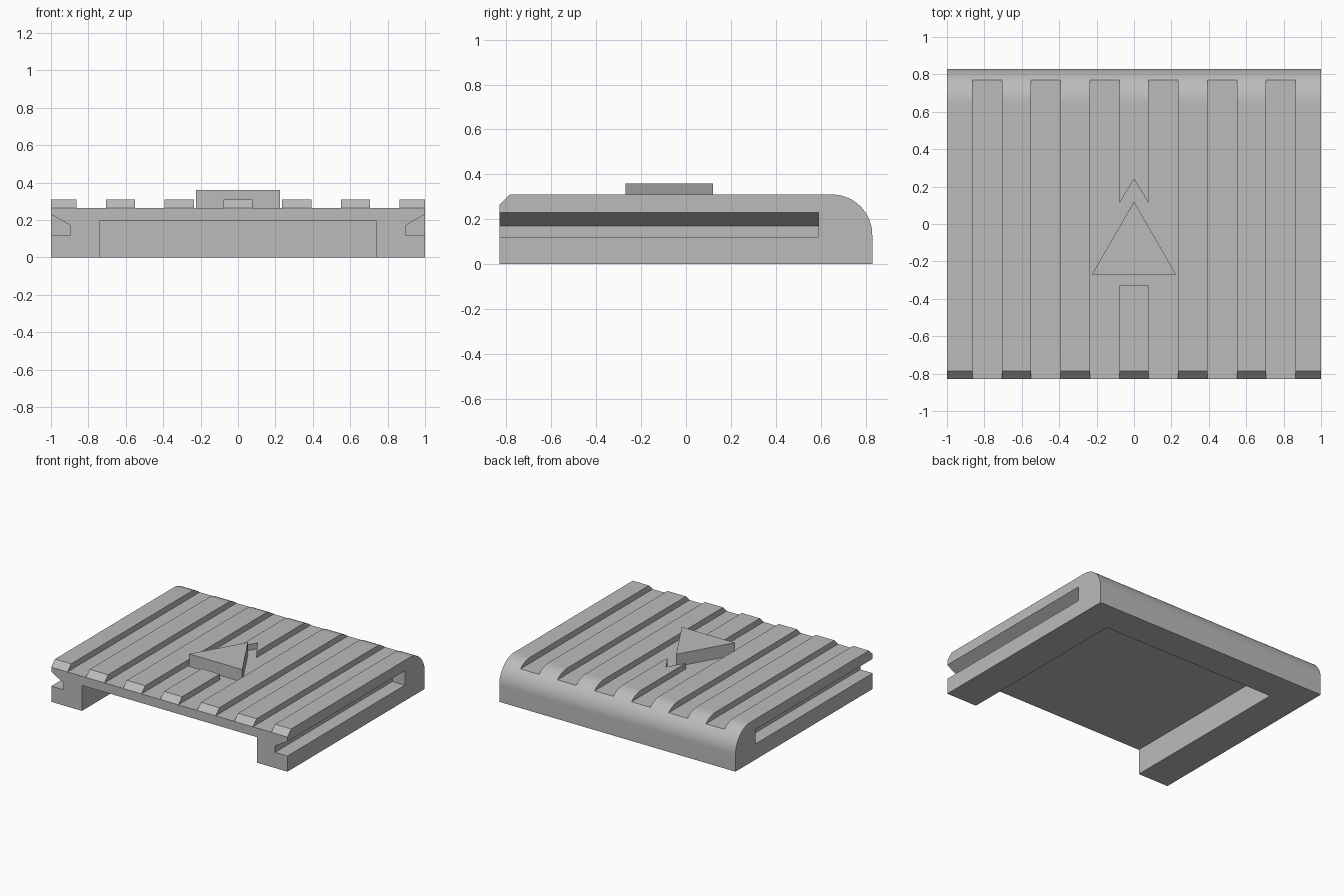
import bpy, bmesh, math
from mathutils import Vector

if "Cube" in bpy.data.objects:
    bpy.data.objects.remove(bpy.data.objects["Cube"], do_unlink=True)

grey = bpy.data.materials.new("plain_grey")
grey.use_nodes = True
grey.diffuse_color = (0.5, 0.5, 0.5, 1)
grey.node_tree.nodes["Principled BSDF"].inputs["Base Color"].default_value = (0.5, 0.5, 0.5, 1)

HALF_Y = 0.83
TOP = 0.31
FLOOR = 0.265      # groove floor height
POCKET_END = 0.59


def prism(name, points, direction):
    """Extrude a closed 3D outline along a direction."""
    bm = bmesh.new()
    face = bm.faces.new([bm.verts.new(p) for p in points])
    res = bmesh.ops.extrude_face_region(bm, geom=[face])
    moved = [g for g in res["geom"] if isinstance(g, bmesh.types.BMVert)]
    bmesh.ops.translate(bm, verts=moved, vec=Vector(direction))
    bmesh.ops.recalc_face_normals(bm, faces=bm.faces)
    mesh = bpy.data.meshes.new(name)
    bm.to_mesh(mesh)
    bm.free()
    mesh.materials.append(grey)
    obj = bpy.data.objects.new(name, mesh)
    bpy.context.collection.objects.link(obj)
    return obj


def along_y(name, outline, y0, y1):
    return prism(name, [(x, y0, z) for x, z in outline], (0, y1 - y0, 0))


def box(x0, x1, z0, z1):
    return [(x0, z0), (x1, z0), (x1, z1), (x0, z1)]


def cut(target, cutter):
    mod = target.modifiers.new("cut", 'BOOLEAN')
    mod.operation = 'DIFFERENCE'
    mod.solver = 'EXACT'
    mod.object = cutter
    bpy.context.view_layer.objects.active = target
    bpy.ops.object.modifier_apply(modifier=mod.name)
    bpy.data.objects.remove(cutter, do_unlink=True)


# Body: side profile with front chamfer and rounded back edge
R = 0.18
side = [(-HALF_Y, 0), (-HALF_Y, FLOOR), (-HALF_Y + 0.045, TOP)]
for i in range(25):
    a = math.pi / 2 * (1 - i / 24)
    side.append((HALF_Y - R + R * math.cos(a), TOP - R + R * math.sin(a)))
side.append((HALF_Y, 0))
body = prism("ribbed_body", [(-1, y, z) for y, z in side], (2, 0, 0))

# Underside pocket, open at the front
cut(body, along_y("pocket_cutter", box(-0.74, 0.74, -0.1, 0.195), -1, POCKET_END))

for s in (-1, 1):
    # Side rail slot with a sloping roof
    slot = [(1.1, 0.12), (0.895, 0.12), (0.895, 0.17), (1, 0.23), (1.1, 0.287)]
    cut(body, along_y("slot_cutter", [(s * x, z) for x, z in slot], -1, POCKET_END))
    # Top grooves, running out through the rounded back
    for x0, x1 in ((0.077, 0.236), (0.392, 0.55), (0.707, 0.863)):
        cut(body, along_y("groove_cutter", box(s * x0, s * x1, FLOOR, 0.5), -1, 1))

# Clearance in the middle rib around the arrow
gap = [(-0.1, -0.33), (0.1, -0.33), (0.1, 0.075), (0, 0.24), (-0.1, 0.075)]
cut(body, prism("gap_cutter", [(x, y, FLOOR) for x, y in gap], (0, 0, 0.3)))

# Raised arrow
arrow = [(-0.225, -0.27), (0.225, -0.27), (0, 0.12)]
prism("direction_arrow", [(x, y, FLOOR - 0.01) for x, y in arrow], (0, 0, 0.105))

# Smooth the rounded edge, keep the others sharp
bpy.ops.object.select_all(action='DESELECT')
body.select_set(True)
bpy.context.view_layer.objects.active = body
bpy.ops.object.shade_smooth_by_angle(angle=math.radians(30))
